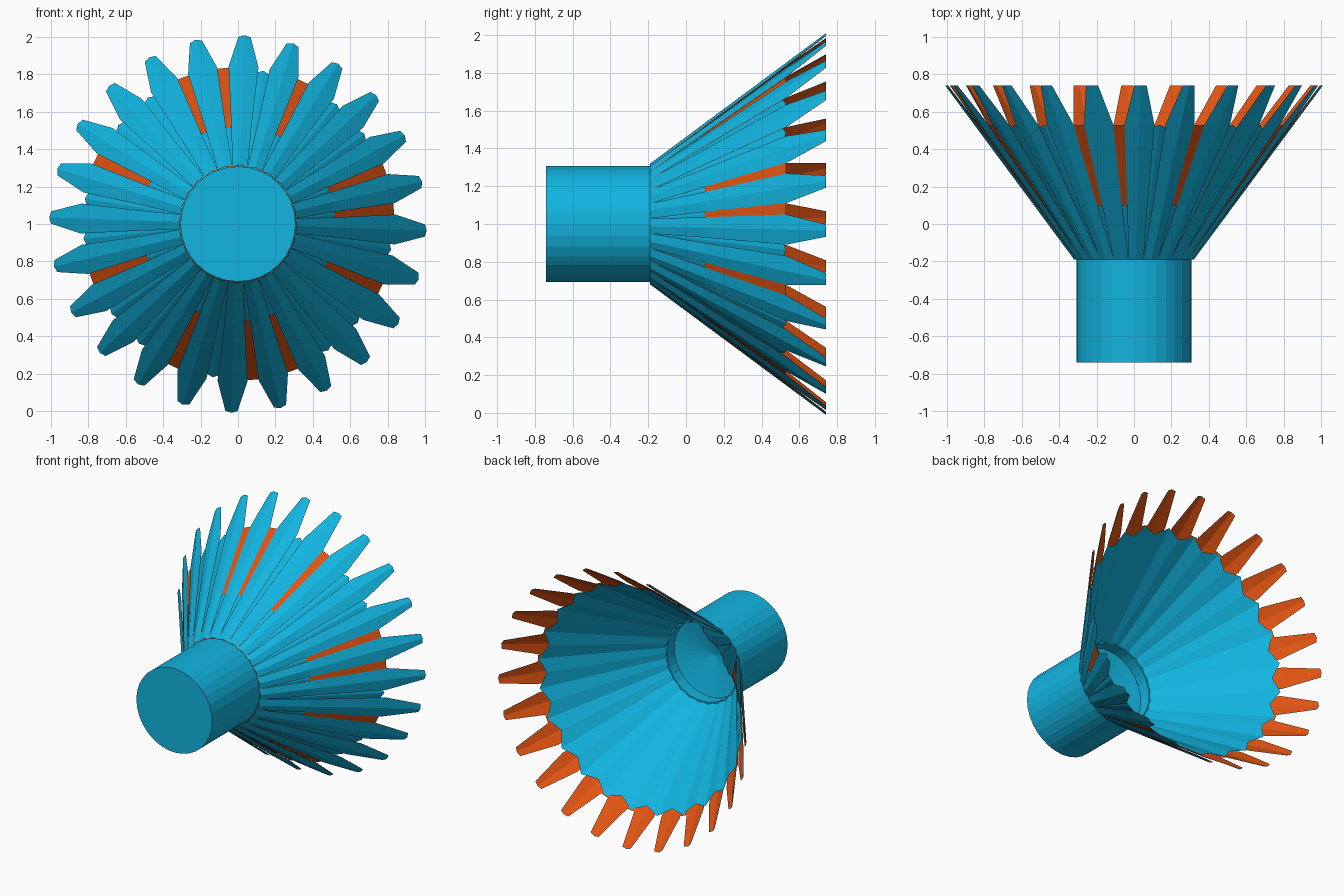
import bpy, math

if "Cube" in bpy.data.objects:
    bpy.data.objects.remove(bpy.data.objects["Cube"])

N = 24                                  # number of blades around the skirt
STEP = 2 * math.pi / N
START = math.radians(88)                # direction of first blade, seen from the front
Y0, Y_NOTCH, Y1 = -0.19, 0.53, 0.74


def mat(name, rgb):
    m = bpy.data.materials.new(name)
    m.diffuse_color = (*rgb, 1)
    m.use_nodes = True
    m.node_tree.nodes["Principled BSDF"].inputs["Base Color"].default_value = m.diffuse_color
    return m


BLUE = mat("sky blue", (0.006, 0.46, 0.75))
ORANGE = mat("orange", (0.74, 0.087, 0.006))


def cone_r(y):
    return 0.31 + (y - Y0) * (1.0 - 0.31) / (Y1 - Y0)


def point(r, a, y):
    return (r * math.cos(a), y, 1 + r * math.sin(a))


class Sheets:
    """Collects grid patches into one flat-shaded object."""
    def __init__(self):
        self.v, self.f = [], []

    def grid(self, rows, inward=False):
        base, w = len(self.v), len(rows[0])
        for row in rows:
            self.v += row
        for i in range(len(rows) - 1):
            for j in range(w - 1):
                k = base + i * w + j
                q = (k, k + w, k + w + 1, k + 1)
                self.f.append(q[::-1] if inward else q)

    def build(self, name, material):
        me = bpy.data.meshes.new(name)
        me.from_pydata(self.v, [], self.f)
        me.materials.append(material)
        ob = bpy.data.objects.new(name, me)
        bpy.context.collection.objects.link(ob)
        return ob


# Round cork base with a recessed socket, turned around the y axis
profile = [(0.001, -0.74), (0.308, -0.74), (0.308, -0.185),
           (0.285, -0.185), (0.285, -0.27), (0.001, -0.33)]
base = Sheets()
SIDES = 32
base.grid([[point(r, 2 * math.pi * j / SIDES, y) for j in range(SIDES + 1)]
           for r, y in profile])
base.build("base", BLUE)

# Blades: creased strips with narrowing tips, blue outside and orange inside
stations = [(Y0, 0.0405), (0.10, 0.054), (Y_NOTCH, 0.080), (Y1, 0.033)]
outer, inner = Sheets(), Sheets()


def blade_rows(a, drop):
    rows = []
    for y, half in stations:
        r = cone_r(y) - drop
        d = half / cone_r(y)
        rows.append([point(r + b, a + s * d, y) for s, b in ((-1, 0), (0, 0.01), (1, 0))])
    return rows


for k in range(N):
    a = START + k * STEP
    outer.grid(blade_rows(a, 0.0))
    inner.grid(blade_rows(a, 0.004), inward=True)
outer.build("blades_outside", BLUE)
inner.build("blades_inside", ORANGE)

# Pleated lining behind the blades, seen inside and through the gaps
lining = Sheets()
top, bottom = [], []
for j in range(2 * N + 1):
    a = START + j * STEP / 2
    behind_blade = j % 2 == 0
    y = Y_NOTCH - 0.04 if behind_blade else Y_NOTCH
    drop = 0.024 if behind_blade else 0.014
    top.append(point(cone_r(y) - drop, a, y))
    bottom.append(point(cone_r(Y0) - drop, a, Y0))
lining.grid([bottom, top])
lining.build("lining", BLUE)

# Orange strips showing in some of the gaps
strips = Sheets()
for k in (0, 1, 4, 7, 10, 12, 13, 16, 18, 19, 22):
    a = START + (k + 0.5) * STEP
    rows = []
    for y, half in ((0.10, 0.018), (Y_NOTCH, 0.034)):
        r = cone_r(y) - 0.007
        rows.append([point(r, a + s * half / r, y) for s in (-1, 1)])
    strips.grid(rows)
strips.build("gap_strips", ORANGE)
